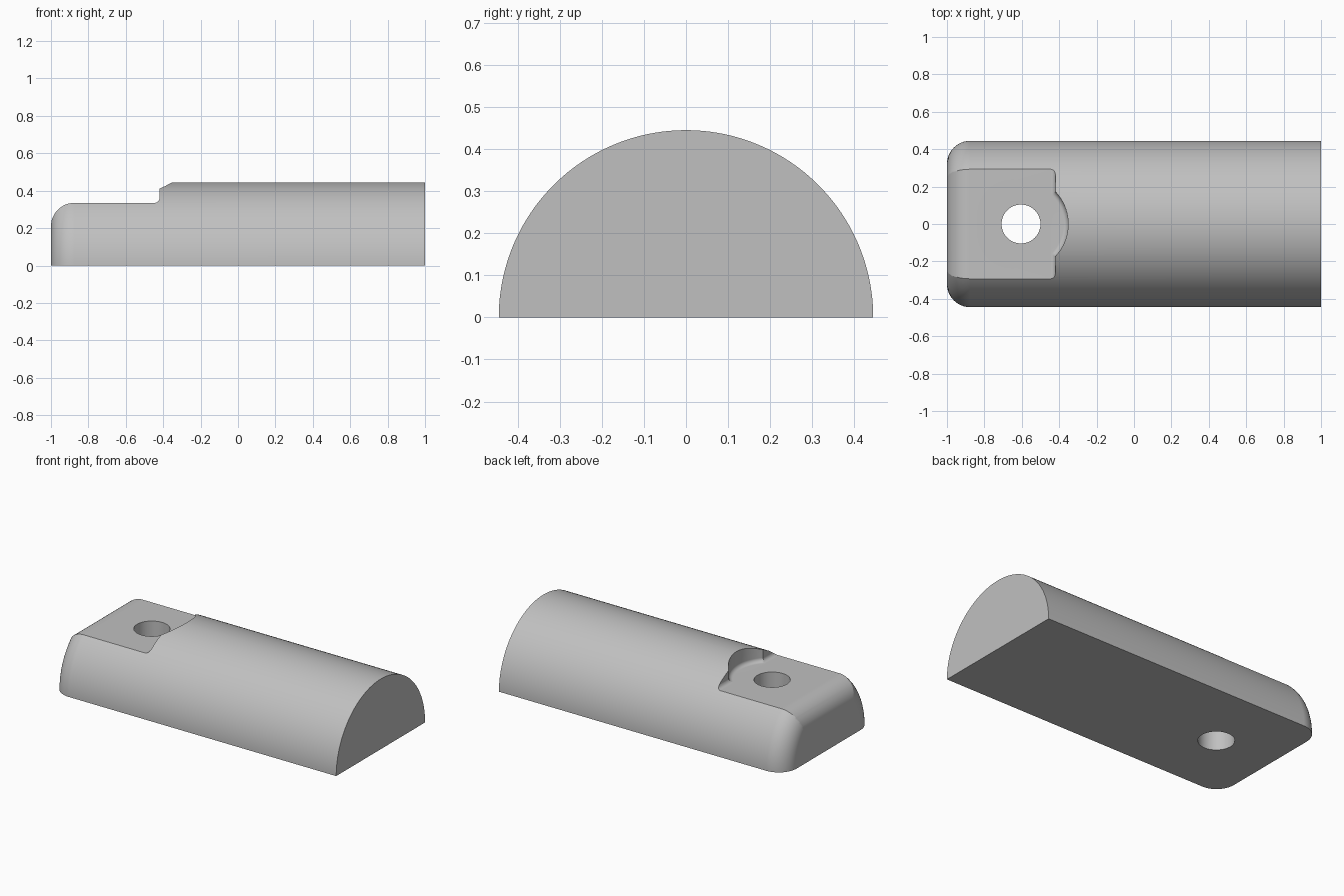
import bpy, bmesh
from math import sin, cos, pi
from mathutils import Vector

cube = bpy.data.objects.get("Cube")
if cube:
    bpy.data.objects.remove(cube, do_unlink=True)

RADIUS = 0.445      # half-round bar
FLAT = 0.335        # height of the flat seat
ROUND = 0.125       # rounding of the nose end
FILLET = 0.025      # small fillet at the foot of the step
STEP_X = -0.42
HOLE_X = -0.604


def arc(cx, cy, r, start, end, n=12):
    return [(cx + r * cos(start + (end - start) * i / n),
             cy + r * sin(start + (end - start) * i / n)) for i in range(n + 1)]


def finish(bm, name):
    bmesh.ops.remove_doubles(bm, verts=bm.verts, dist=1e-5)
    bmesh.ops.holes_fill(bm, edges=[e for e in bm.edges if e.is_boundary], sides=0)
    bmesh.ops.recalc_face_normals(bm, faces=bm.faces)
    mesh = bpy.data.meshes.new(name)
    bm.to_mesh(mesh)
    bm.free()
    obj = bpy.data.objects.new(name, mesh)
    bpy.context.collection.objects.link(obj)
    return obj


def revolve(name, points, axis, angle, steps, centre=(0, 0, 0)):
    """Spin a 3D polyline around an axis."""
    bm = bmesh.new()
    vs = [bm.verts.new(p) for p in points]
    es = [bm.edges.new(pair) for pair in zip(vs, vs[1:])]
    bmesh.ops.spin(bm, geom=vs + es, cent=centre, axis=axis, angle=angle, steps=steps)
    return finish(bm, name)


def prism(name, outline, half_width):
    """Extrude an x-z outline along y."""
    bm = bmesh.new()
    face = bm.faces.new([bm.verts.new((x, -half_width, z)) for x, z in outline])
    new = bmesh.ops.extrude_face_region(bm, geom=[face])["geom"]
    bmesh.ops.translate(bm, vec=Vector((0, 2 * half_width, 0)),
                        verts=[v for v in new if isinstance(v, bmesh.types.BMVert)])
    return finish(bm, name)


# Half-round bar with a rounded nose
side = [(1, 0), (1, RADIUS)]
side += arc(-1 + ROUND, RADIUS - ROUND, ROUND, pi / 2, pi)
side += [(-1, 0)]
bar = revolve("half_round_bar", [(x, r, 0) for x, r in side], (1, 0, 0), pi, 96)

# Flat seat, rolling over the nose and ending in a filleted step
seat = [(-1.2, FLAT - ROUND)]
seat += arc(-1 + ROUND, FLAT - ROUND, ROUND, pi, pi / 2)
seat += arc(STEP_X - FILLET, FLAT + FILLET, FILLET, -pi / 2, 0, 6)
seat += [(STEP_X, 0.6), (-1.2, 0.6)]
seat_cutter = prism("seat_cutter", seat, 0.6)

# Round clearance pocket around the bolt hole
R = 0.252
pocket = [(0, FLAT)] + arc(R - FILLET, FLAT + FILLET, FILLET, -pi / 2, 0, 6)
pocket += [(R, 0.6), (0, 0.6)]
pocket_cutter = revolve("pocket_cutter", [(HOLE_X + r, 0, z) for r, z in pocket],
                        (0, 0, 1), 2 * pi, 96, (HOLE_X, 0, 0))

# Bolt hole
hole = [(0, -0.1), (0.104, -0.1), (0.104, 0.7), (0, 0.7)]
hole_cutter = revolve("hole_cutter", [(HOLE_X + r, 0, z) for r, z in hole],
                      (0, 0, 1), 2 * pi, 64, (HOLE_X, 0, 0))

bpy.ops.object.select_all(action='DESELECT')
bpy.context.view_layer.objects.active = bar
bar.select_set(True)
for cutter in (seat_cutter, pocket_cutter, hole_cutter):
    cutter.hide_render = True
    mod = bar.modifiers.new(cutter.name, 'BOOLEAN')
    mod.operation = 'DIFFERENCE'
    mod.solver = 'EXACT'
    mod.object = cutter
    bpy.ops.object.modifier_apply(modifier=mod.name)
    bpy.data.objects.remove(cutter, do_unlink=True)

# Smooth rounds, crisp edges
bpy.ops.object.shade_smooth_by_angle(angle=pi / 6)
weighted = bar.modifiers.new("weighted_normals", 'WEIGHTED_NORMAL')
weighted.keep_sharp = True

grey = bpy.data.materials.new("light grey")
grey.use_nodes = True
colour = (0.53, 0.53, 0.53, 1)
grey.diffuse_color = colour
grey.node_tree.nodes["Principled BSDF"].inputs["Base Color"].default_value = colour
bar.data.materials.clear()
bar.data.materials.append(grey)
